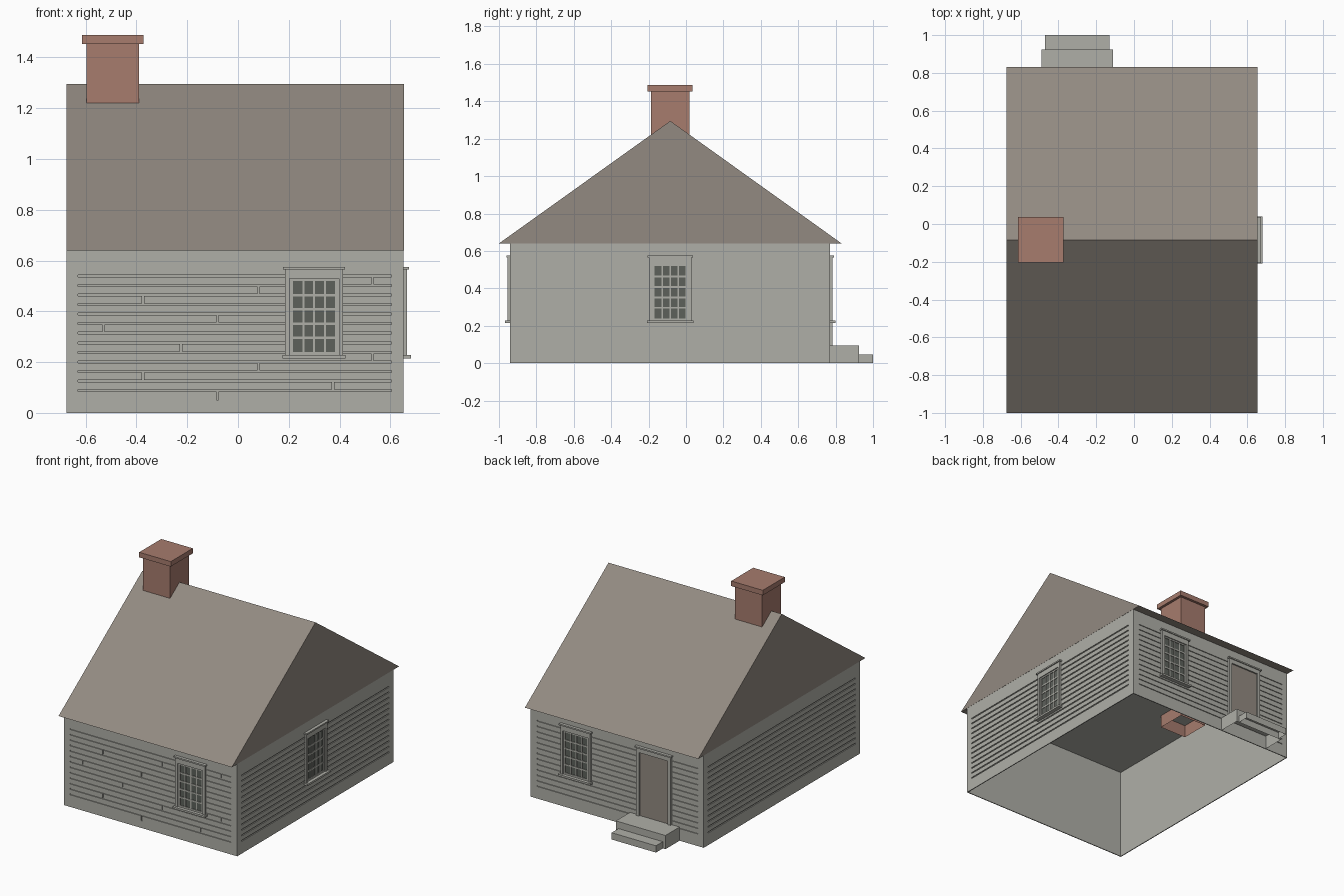
import bpy, bmesh

if "Cube" in bpy.data.objects:
    bpy.data.objects.remove(bpy.data.objects["Cube"])


def material(name, rgb):
    m = bpy.data.materials.new(name)
    m.use_nodes = True
    m.diffuse_color = (*rgb, 1)
    m.node_tree.nodes["Principled BSDF"].inputs["Base Color"].default_value = (*rgb, 1)
    return m


GREY = material("pale grey paint", (0.43, 0.43, 0.39))
ROOF = material("brown grey", (0.29, 0.255, 0.22))
BRICK = material("brick red", (0.385, 0.20, 0.155))
GLASS = material("dark glass", (0.11, 0.12, 0.105))

# Outer wall faces
X0, X1, Y0, Y1, EAVE = -0.675, 0.652, -0.94, 0.77, 0.64
SKIN = 0.006


def finish(name, bm, mat):
    mesh = bpy.data.meshes.new(name)
    bm.to_mesh(mesh)
    bm.free()
    mesh.materials.append(mat)
    ob = bpy.data.objects.new(name, mesh)
    bpy.context.collection.objects.link(ob)
    return ob


def boxes(name, mat, items, open_bottom=False):
    """One object from boxes given as (x0, x1, y0, y1, z0, z1)."""
    bm = bmesh.new()
    for x0, x1, y0, y1, z0, z1 in items:
        verts = bmesh.ops.create_cube(bm, size=1)["verts"]
        for v in verts:
            v.co.x = x1 if v.co.x > 0 else x0
            v.co.y = y1 if v.co.y > 0 else y0
            v.co.z = z1 if v.co.z > 0 else z0
    if open_bottom:
        bm.normal_update()
        low = [f for f in bm.faces if f.normal.z < -0.5]
        bmesh.ops.delete(bm, geom=low, context="FACES")
    return finish(name, bm, mat)


def on_wall(side, u0, u1, z0, z1, d0, d1):
    """Box on a wall: u runs along the wall, d points outward."""
    if side == "front":
        return (u0, u1, Y0 - d1, Y0 - d0, z0, z1)
    if side == "back":
        return (u0, u1, Y1 + d0, Y1 + d1, z0, z1)
    if side == "left":
        return (X1 + d0, X1 + d1, u0, u1, z0, z1)
    return (X0 - d1, X0 - d0, u0, u1, z0, z1)


# Hollow wall shell, open underneath
boxes("wall_shell", GREY,
      [(X0 + SKIN, X1 - SKIN, Y0 + SKIN, Y1 - SKIN, 0, EAVE - 0.002)], True)

# Clapboards with narrow grooves, framed by flush trim
EDGES = [0.05 + 0.0377 * i for i in range(14)] + [0.59]
JOINTS = [-0.08, 0.375, -0.375, 0.08, 0.53, -0.225, None,
          -0.53, -0.08, 0.375, -0.375, 0.08, 0.53, None]
GAP = 0.004
for side in ("front", "back", "left", "right"):
    lo, hi = (X0, X1) if side in ("front", "back") else (Y0, Y1)
    a, b = lo + 0.045, hi - 0.047
    boards = []
    for i, joint in enumerate(JOINTS):
        z0 = EDGES[i] + (GAP if i else 0)
        z1 = EDGES[i + 1] - (GAP if i < 13 else 0)
        spans = [(a, b)]
        if side == "front" and joint is not None:
            spans = [(a, joint - GAP), (joint + GAP, b)]
        boards += [on_wall(side, s, e, z0, z1, -SKIN, 0) for s, e in spans]
    boxes(side + "_clapboards", GREY, boards)
    boxes(side + "_trim", GREY, [
        on_wall(side, lo, a, 0, EAVE, -SKIN, 0),
        on_wall(side, b, hi, 0, EAVE, -SKIN, 0),
        on_wall(side, a, b, 0, EDGES[0], -SKIN, 0),
        on_wall(side, a, b, EDGES[-1], EAVE, -SKIN, 0)])


# Windows: casing, header, sill, sash bars and glass
def window(side, c):
    name = side + "_window_"
    boxes(name + "casing", GREY, [
        on_wall(side, c - 0.114, c - 0.097, 0.228, 0.565, 0, 0.014),
        on_wall(side, c + 0.097, c + 0.114, 0.228, 0.565, 0, 0.014),
        on_wall(side, c - 0.097, c + 0.097, 0.53, 0.565, 0, 0.014),
        on_wall(side, c - 0.122, c + 0.122, 0.565, 0.575, 0, 0.021),
        on_wall(side, c - 0.124, c + 0.124, 0.215, 0.228, 0, 0.029)])
    boxes(name + "glass", GLASS,
          [on_wall(side, c - 0.09, c + 0.09, 0.235, 0.525, 0, 0.002)])
    bars = [on_wall(side, c - 0.097, c - 0.083, 0.228, 0.53, 0, 0.007),
            on_wall(side, c + 0.083, c + 0.097, 0.228, 0.53, 0, 0.007),
            on_wall(side, c - 0.083, c + 0.083, 0.228, 0.24, 0, 0.007),
            on_wall(side, c - 0.083, c + 0.083, 0.52, 0.53, 0, 0.007)]
    for k in (-1, 0, 1):
        u = c + k * 0.0425
        bars.append(on_wall(side, u - 0.004, u + 0.004, 0.24, 0.52, 0, 0.006))
    for k in range(1, 5):
        z = 0.24 + k * 0.056
        bars.append(on_wall(side, c - 0.083, c + 0.083, z - 0.005, z + 0.005, 0, 0.006))
    boxes(name + "sash", GREY, bars)


window("front", 0.30)
window("back", 0.30)
window("left", -0.085)

# Back door with casing
DOOR = -0.298
boxes("door_leaf", ROOF, [on_wall("back", DOOR - 0.112, DOOR + 0.112, 0.095, 0.535, 0, 0.004)])
boxes("door_casing", GREY, [
    on_wall("back", DOOR - 0.132, DOOR - 0.11, 0.095, 0.565, 0, 0.014),
    on_wall("back", DOOR + 0.11, DOOR + 0.132, 0.095, 0.565, 0, 0.014),
    on_wall("back", DOOR - 0.11, DOOR + 0.11, 0.535, 0.565, 0, 0.014),
    on_wall("back", DOOR - 0.14, DOOR + 0.14, 0.565, 0.575, 0, 0.021)])

# Door steps
boxes("door_steps", GREY, [(-0.49, -0.11, Y1, 0.925, 0, 0.095),
                           (-0.47, -0.13, 0.925, 1.0, 0, 0.047)], True)

# Gabled roof prism
bm = bmesh.new()
profile = [(-1.0, EAVE), (0.832, EAVE), (-0.084, 1.295)]
face = bm.faces.new([bm.verts.new((X0 - 0.001, y, z)) for y, z in profile])
moved = bmesh.ops.extrude_face_region(bm, geom=[face])["geom"]
for v in moved:
    if isinstance(v, bmesh.types.BMVert):
        v.co.x = X1 + 0.001
bmesh.ops.recalc_face_normals(bm, faces=bm.faces)
finish("roof", bm, ROOF)

# Chimney stack, open below, and its cap
boxes("chimney_stack", BRICK, [(-0.596, -0.39, -0.187, 0.018, 0.55, 1.455)], True)
boxes("chimney_cap", BRICK, [(-0.614, -0.372, -0.205, 0.036, 1.453, 1.488)])
